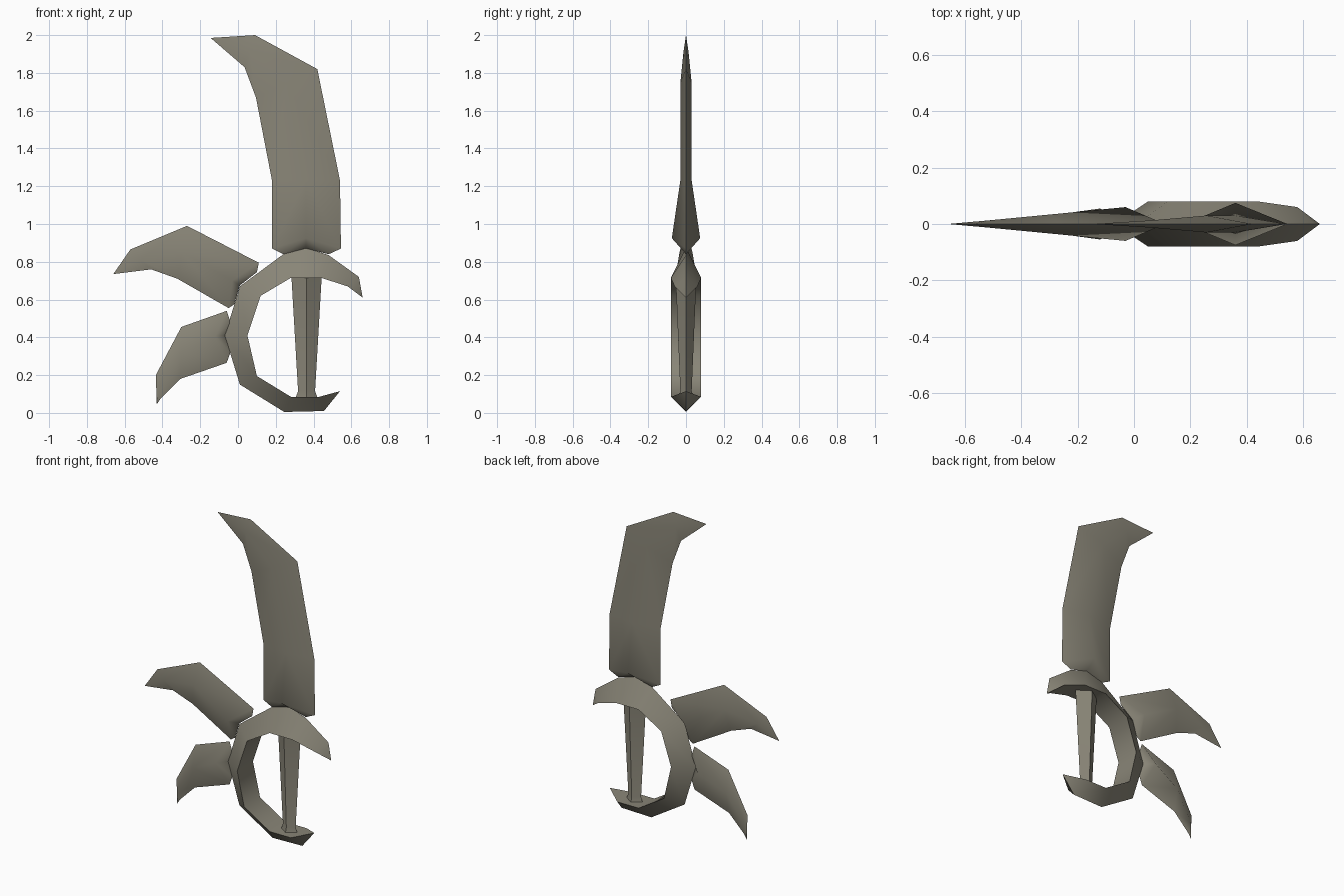
import bpy, bmesh, math

if "Cube" in bpy.data.objects:
    bpy.data.objects.remove(bpy.data.objects["Cube"])

metal = bpy.data.materials.new("weathered grey metal")
metal.use_nodes = True
COLOUR = (0.25, 0.235, 0.185, 1)
metal.diffuse_color = COLOUR
metal.node_tree.nodes["Principled BSDF"].inputs["Base Color"].default_value = COLOUR


def finish(bm, name):
    bmesh.ops.remove_doubles(bm, verts=bm.verts, dist=0.0005)
    bmesh.ops.recalc_face_normals(bm, faces=bm.faces)
    mesh = bpy.data.meshes.new(name)
    bm.to_mesh(mesh)
    bm.free()
    mesh.materials.append(metal)
    obj = bpy.data.objects.new(name, mesh)
    bpy.context.collection.objects.link(obj)
    bpy.ops.object.select_all(action='DESELECT')
    obj.select_set(True)
    bpy.context.view_layer.objects.active = obj
    bpy.ops.object.shade_smooth_by_angle(angle=math.radians(50))


def blade(name, base, ridge, stations, tip):
    """Flat blade: two sharp edges, a raised ridge each side, a notched root.
    base = edge, notch, heel, notch, edge; stations = (edge, edge, thickness)."""
    bm = bmesh.new()

    def at(p, y=0.0):
        return bm.verts.new((p[0], y, p[1]))

    root = [at(p) for p in base]
    tip_v = at(tip)
    edges = [(root[0], root[-1])] + [(at(a), at(b)) for a, b, t in stations]
    for side in (-1, 1):
        mids = [at(ridge[:2], side * ridge[2])]
        for a, b, t in stations:
            mids.append(at(((a[0] + b[0]) / 2, (a[1] + b[1]) / 2), side * t))
        for p, q in zip(root, root[1:]):
            bm.faces.new((p, q, mids[0]))
        for i in range(len(stations)):
            for k in (0, 1):
                bm.faces.new((edges[i][k], edges[i + 1][k], mids[i + 1], mids[i]))
        for k in (0, 1):
            bm.faces.new((edges[-1][k], tip_v, mids[-1]))
    finish(bm, name)


def loft(name, sections):
    """Skin a row of equal rings; collapsed rings give pointed ends."""
    bm = bmesh.new()
    rings = [[bm.verts.new(p) for p in s] for s in sections]
    n = len(rings[0])
    for r, s in zip(rings, rings[1:]):
        for i in range(n):
            j = (i + 1) % n
            bm.faces.new((r[i], r[j], s[j], s[i]))
    bm.faces.new(rings[0])
    bm.faces.new(rings[-1])
    bmesh.ops.dissolve_degenerate(bm, edges=bm.edges, dist=0.0005)
    finish(bm, name)


# Long main blade
blade("main_blade",
      [(0.18, 0.87), (0.24, 0.84), (0.36, 0.87), (0.48, 0.84), (0.545, 0.87)],
      (0.36, 0.925, 0.075),
      [((0.18, 1.23), (0.54, 1.23), 0.03),
       ((0.095, 1.67), (0.42, 1.82), 0.03),
       ((0.035, 1.83), (0.09, 2.0), 0.013)],
      (-0.145, 1.985))

# Two side blades
blade("upper_side_blade",
      [(0.11, 0.795), (0.10, 0.745), (0.01, 0.675), (-0.02, 0.575), (-0.05, 0.555)],
      (-0.03, 0.70, 0.06),
      [((-0.27, 0.99), (-0.32, 0.71), 0.034),
       ((-0.57, 0.865), (-0.46, 0.76), 0.013)],
      (-0.66, 0.735))
blade("lower_side_blade",
      [(-0.06, 0.54), (-0.04, 0.48), (-0.07, 0.41), (-0.04, 0.32), (-0.06, 0.265)],
      (-0.12, 0.405, 0.055),
      [((-0.30, 0.455), (-0.305, 0.18), 0.03),
       ((-0.435, 0.20), (-0.41, 0.075), 0.01)],
      (-0.43, 0.045))

# Curved hand guard: knife-sharp outer rim, wide inner face
guard = [  # outer point, inner point, half width
    ((0.66, 0.61), (0.66, 0.61), 0),
    ((0.64, 0.72), (0.58, 0.67), 0.06),
    ((0.48, 0.835), (0.44, 0.715), 0.08),
    ((0.36, 0.875), (0.36, 0.715), 0.08),
    ((0.24, 0.84), (0.28, 0.715), 0.08),
    ((0.01, 0.67), (0.12, 0.62), 0.08),
    ((-0.07, 0.41), (0.05, 0.41), 0.08),
    ((0.01, 0.15), (0.10, 0.195), 0.08),
    ((0.245, 0.005), (0.28, 0.085), 0.08),
    ((0.455, 0.01), (0.43, 0.085), 0.08),
    ((0.54, 0.115), (0.54, 0.115), 0)]
loft("hand_guard", [[(o[0], 0, o[1]), (i[0], -w, i[1]), (i[0], w, i[1])]
                    for o, i, w in guard])

# Diamond-section grip, flared at the foot
loft("grip", [[(0.363 - a, 0, z), (0.363, -b, z), (0.363 + a, 0, z), (0.363, b, z)]
              for z, a, b in ((0.08, 0.058, 0.04), (0.115, 0.045, 0.03),
                              (0.72, 0.08, 0.055))])
